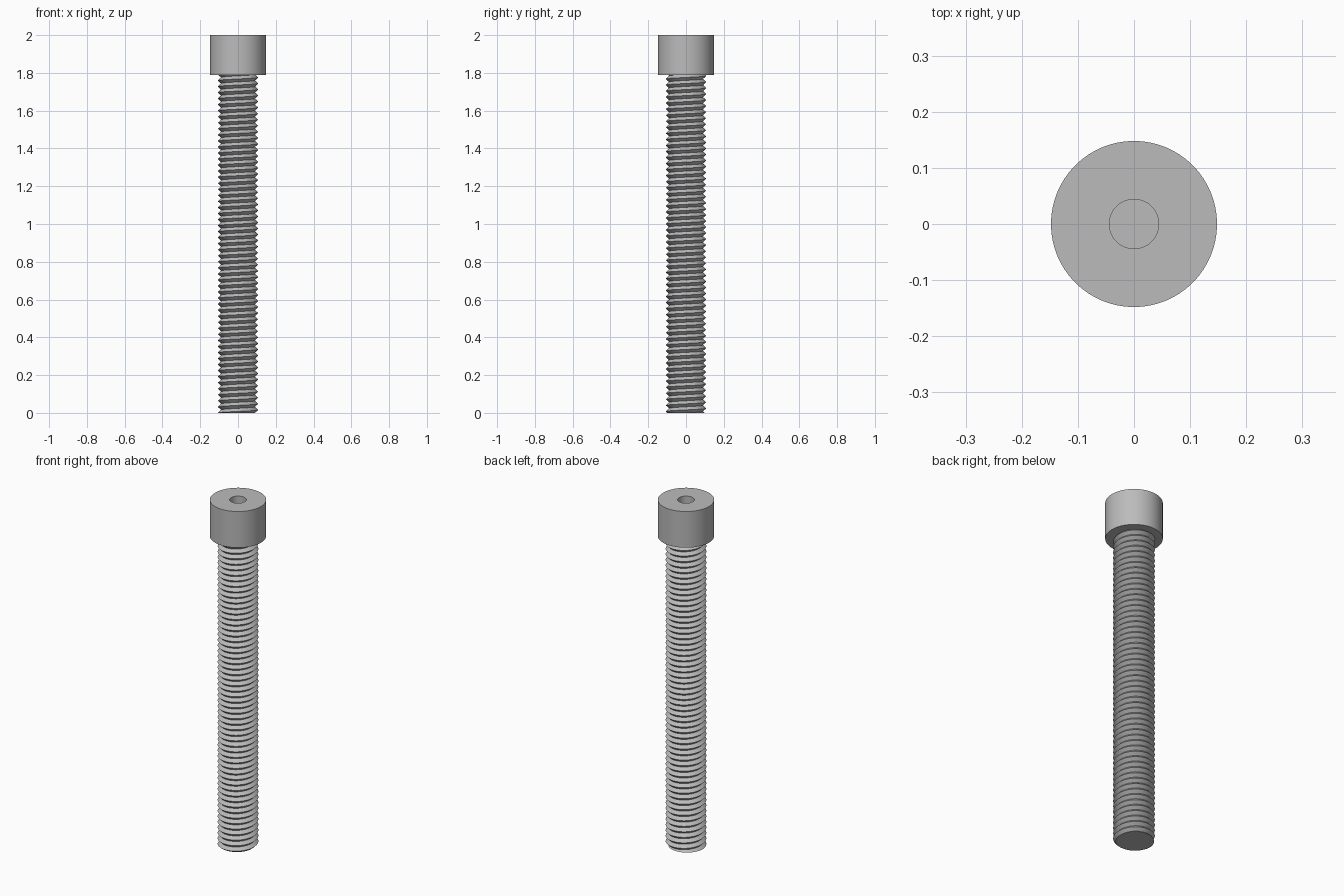
import bpy, bmesh, math

cube = bpy.data.objects.get("Cube")
if cube:
    bpy.data.objects.remove(cube, do_unlink=True)

SIDES = 64
HEAD_BASE, TOP = 1.79, 2.0
HEAD_R, SOCKET_R, SOCKET_DEPTH = 0.148, 0.044, 0.1
CREST_R, ROOT_R, PITCH = 0.107, 0.09, 0.032

steel = bpy.data.materials.new("grey_steel")
steel.use_nodes = True
grey = (0.5, 0.5, 0.5, 1)
steel.diffuse_color = grey
steel.node_tree.nodes["Principled BSDF"].inputs["Base Color"].default_value = grey


def finish(bm, name, angle):
    bmesh.ops.recalc_face_normals(bm, faces=bm.faces)
    mesh = bpy.data.meshes.new(name)
    bm.to_mesh(mesh)
    bm.free()
    mesh.materials.append(steel)
    obj = bpy.data.objects.new(name, mesh)
    bpy.context.collection.objects.link(obj)
    bpy.ops.object.select_all(action='DESELECT')
    obj.select_set(True)
    bpy.context.view_layer.objects.active = obj
    bpy.ops.object.shade_smooth_by_angle(angle=math.radians(angle))
    return obj


def point(bm, radius, turn, z):
    a = math.tau * turn
    return bm.verts.new((radius * math.cos(a), radius * math.sin(a), z))


# Cylindrical head with a round blind socket
bm = bmesh.new()
profile = [(HEAD_R, HEAD_BASE), (HEAD_R, TOP), (SOCKET_R, TOP), (SOCKET_R, TOP - SOCKET_DEPTH)]
rings = [[point(bm, r, i / SIDES, z) for i in range(SIDES)] for r, z in profile]
for low, high in zip(rings, rings[1:]):
    for i in range(SIDES):
        j = (i + 1) % SIDES
        bm.faces.new((low[i], low[j], high[j], high[i]))
bm.faces.new(rings[0])
bm.faces.new(rings[-1])
finish(bm, "head", 30)

# Threaded shank: one helical ridge, overlong, then trimmed flat at both ends
bm = bmesh.new()
turns = math.ceil(HEAD_BASE / PITCH) + 4
roots, crests = [], []
for i in range(turns * SIDES):
    t = i / SIDES
    z = (t - 2) * PITCH
    roots.append(point(bm, ROOT_R, t, z))
    crests.append(point(bm, CREST_R, t, z + PITCH / 2))
for i in range((turns - 1) * SIDES - 1):
    n = i + SIDES
    bm.faces.new((roots[i], roots[i + 1], crests[i + 1], crests[i]))
    bm.faces.new((crests[i], crests[i + 1], roots[n + 1], roots[n]))
for height, direction in ((0, -1), (HEAD_BASE, 1)):
    cut = bmesh.ops.bisect_plane(
        bm, geom=bm.verts[:] + bm.edges[:] + bm.faces[:], dist=1e-6,
        plane_co=(0, 0, height), plane_no=(0, 0, direction), clear_outer=True)
    rim = [e for e in cut["geom_cut"] if isinstance(e, bmesh.types.BMEdge)]
    bmesh.ops.edgeloop_fill(bm, edges=rim)
finish(bm, "threaded_shank", 30)
